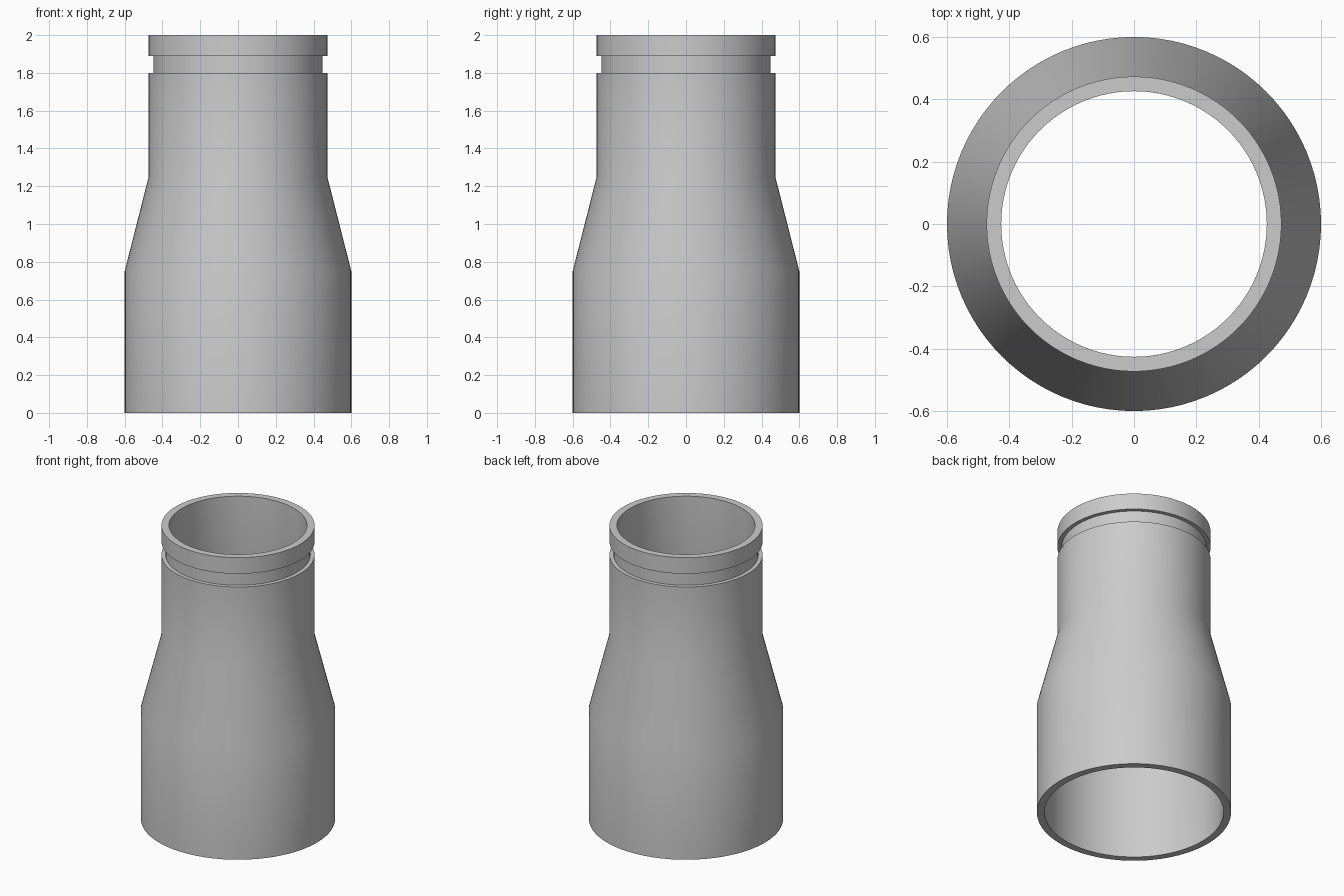
import bpy, bmesh, math

cube = bpy.data.objects.get("Cube")
if cube:
    bpy.data.objects.remove(cube, do_unlink=True)

SEGMENTS = 96
WALL = 0.047
WIDE, NARROW, GROOVE = 0.6, 0.473, 0.447
HEIGHT, TAPER_START, TAPER_END = 2.0, 0.75, 1.25
GROOVE_BOTTOM, GROOVE_TOP = 1.8, 1.89

# Grey metal
metal = bpy.data.materials.new("grey_metal")
metal.use_nodes = True
colour = (0.6, 0.6, 0.6, 1)
metal.diffuse_color = colour
metal.node_tree.nodes["Principled BSDF"].inputs["Base Color"].default_value = colour

# Closed wall section: up the outside, over the rim, down the bore
section = [
    (WIDE, 0), (WIDE, TAPER_START), (NARROW, TAPER_END),
    (NARROW, GROOVE_BOTTOM), (GROOVE, GROOVE_BOTTOM),
    (GROOVE, GROOVE_TOP), (NARROW, GROOVE_TOP), (NARROW, HEIGHT),
    (NARROW - WALL, HEIGHT), (NARROW - WALL, TAPER_END),
    (WIDE - WALL, TAPER_START), (WIDE - WALL, 0),
]


def lathe(name, points, material):
    """Revolve a closed (radius, height) section around z."""
    bm = bmesh.new()
    verts = [bm.verts.new((r, 0, z)) for r, z in points]
    edges = [bm.edges.new((verts[i - 1], v)) for i, v in enumerate(verts)]
    bmesh.ops.spin(bm, geom=verts + edges, cent=(0, 0, 0), axis=(0, 0, 1),
                   angle=math.tau, steps=SEGMENTS)
    bmesh.ops.remove_doubles(bm, verts=bm.verts[:], dist=1e-4)
    bmesh.ops.recalc_face_normals(bm, faces=bm.faces[:])
    mesh = bpy.data.meshes.new(name)
    bm.to_mesh(mesh)
    bm.free()
    mesh.materials.append(material)
    obj = bpy.data.objects.new(name, mesh)
    bpy.context.collection.objects.link(obj)
    return obj


# Reducer pipe with a grooved collar
pipe = lathe("reducer_pipe", section, metal)
bpy.ops.object.select_all(action="DESELECT")
pipe.select_set(True)
bpy.context.view_layer.objects.active = pipe
bpy.ops.object.shade_smooth_by_angle(angle=math.radians(30))
